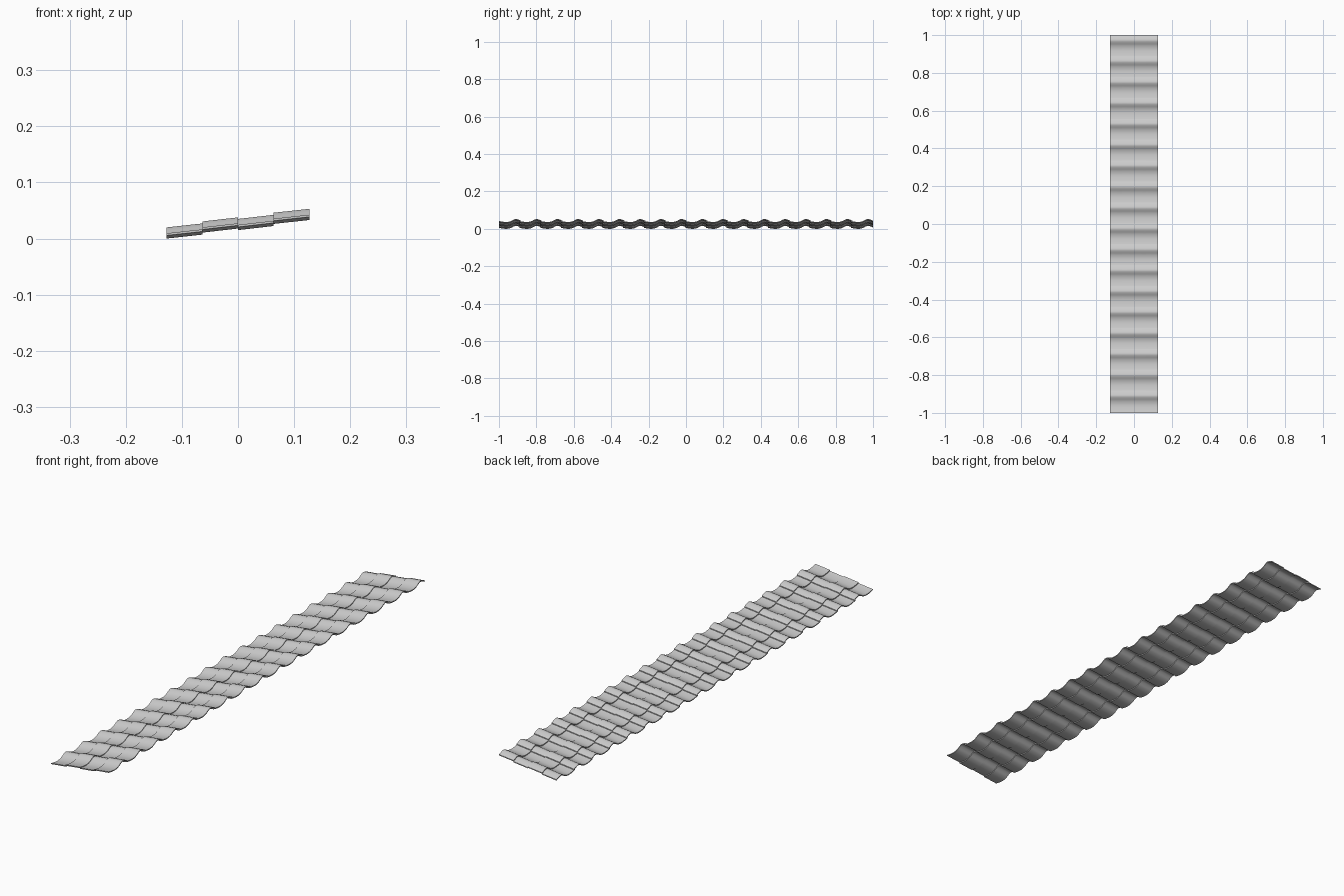
import bpy, bmesh

if "Cube" in bpy.data.objects:
    bpy.data.objects.remove(bpy.data.objects["Cube"])

TILES = 18          # tiles across the strip
WIDTH = 0.118       # width of one tile
PITCH = (2.0 - WIDTH) / (TILES - 1)
THICK = 0.0038

# S-shaped tile section: shallow pan followed by a narrow roll (y, z)
SECTION = [(0, .0095), (.015, .0062), (.035, .004), (.050, .0048), (.065, .009),
           (.078, .016), (.090, .020), (.104, .0168), (.118, .0113)]


def smooth_section(points, steps=3):
    """Catmull-Rom refinement of the section."""
    pts = [points[0]] + points + [points[-1]]
    out = []
    for i in range(1, len(pts) - 2):
        for s in range(steps):
            t = s / steps
            a, b, c, d = pts[i - 1:i + 3]
            out.append(tuple(0.5 * (2 * b[k] + (c[k] - a[k]) * t
                       + (2 * a[k] - 5 * b[k] + 4 * c[k] - d[k]) * t * t
                       + (3 * b[k] - a[k] - 3 * c[k] + d[k]) * t ** 3) for k in (0, 1)))
    return out + [points[-1]]


def add_tile(bm, section, y0, x0, x1, z0, z1):
    """One closed tile, sloping from z0 at x0 to z1 at x1."""
    rings = []
    for y, z in section:
        rings.append([bm.verts.new((x, y0 + y, z + dz)) for x, dz in
                      ((x0, z0), (x1, z1), (x1, z1 - THICK), (x0, z0 - THICK))])
    for a, b in zip(rings, rings[1:]):
        for k in range(4):
            n = (k + 1) % 4
            bm.faces.new((a[k], a[n], b[n], b[k]))
    bm.faces.new(rings[0][::-1])
    bm.faces.new(rings[-1])


section = smooth_section(SECTION)

# Four courses stepping up the slope: x start, x end, base height start, end
COURSES = [(-.127, -.0630, .000, .007), (-.0635, 0, .0105, .0178),
           (0, .0635, .0150, .0223), (.0630, .127, .026, .033)]

for i, (x0, x1, z0, z1) in enumerate(COURSES):
    bm = bmesh.new()
    for t in range(TILES):
        add_tile(bm, section, -1 + t * PITCH, x0, x1, z0, z1)
    bmesh.ops.recalc_face_normals(bm, faces=bm.faces)
    me = bpy.data.meshes.new(f"tile_course_{i + 1}")
    bm.to_mesh(me)
    bm.free()
    ob = bpy.data.objects.new(f"tile_course_{i + 1}", me)
    bpy.context.collection.objects.link(ob)
    bpy.ops.object.select_all(action='DESELECT')
    ob.select_set(True)
    bpy.context.view_layer.objects.active = ob
    bpy.ops.object.shade_smooth_by_angle(angle=0.6)
